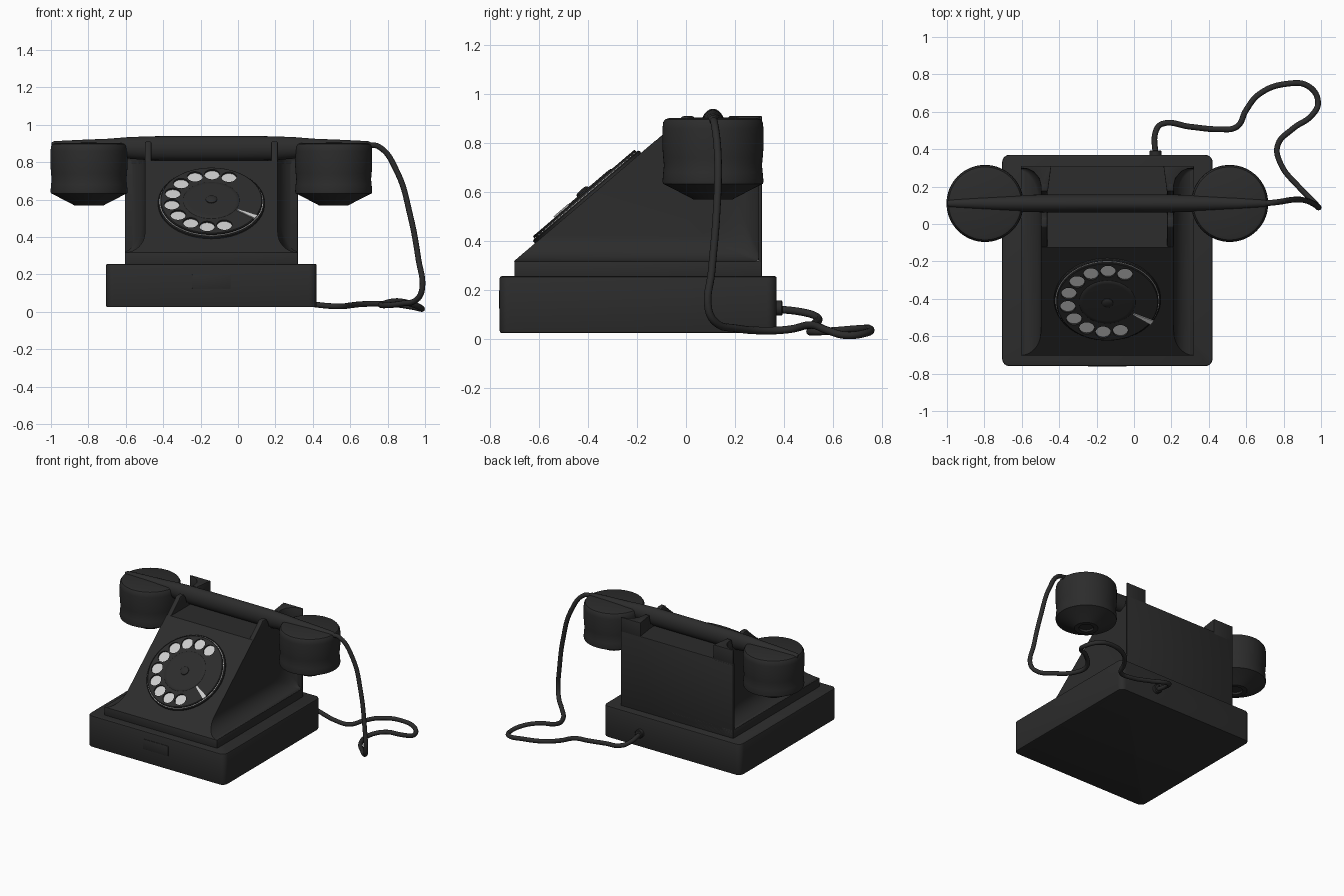
import bpy, bmesh, math
from mathutils import Matrix, Vector

if "Cube" in bpy.data.objects:
    bpy.data.objects.remove(bpy.data.objects["Cube"])

XC = -0.1425                      # symmetry plane of the telephone
TILT = math.atan2(0.52, 0.61)     # slope of the front face


def material(name, c):
    m = bpy.data.materials.new(name)
    m.diffuse_color = (c, c, c, 1)
    m.use_nodes = True
    m.node_tree.nodes["Principled BSDF"].inputs["Base Color"].default_value = m.diffuse_color
    return m


BLACK = material("black_plastic", 0.025)
LIGHT = material("light_metal", 0.72)


def finish(name, bm, mat=BLACK, matrix=None, angle=35):
    bmesh.ops.recalc_face_normals(bm, faces=bm.faces)
    me = bpy.data.meshes.new(name)
    bm.to_mesh(me)
    bm.free()
    ob = bpy.data.objects.new(name, me)
    bpy.context.collection.objects.link(ob)
    me.materials.append(mat)
    if matrix is not None:
        ob.matrix_world = matrix
    smooth(ob, angle)
    return ob


def smooth(ob, angle=35):
    bpy.ops.object.select_all(action='DESELECT')
    ob.select_set(True)
    bpy.context.view_layer.objects.active = ob
    bpy.ops.object.shade_smooth_by_angle(angle=math.radians(angle))


def box(name, lo, hi, corner=0, bevel=0, mat=BLACK, matrix=None):
    lo, hi = Vector(lo), Vector(hi)
    bm = bmesh.new()
    bmesh.ops.create_cube(bm, size=1)
    for v in bm.verts:
        v.co = (lo + hi) / 2 + v.co * (hi - lo)
    if corner:
        up = [e for e in bm.edges if abs(e.verts[0].co.z - e.verts[1].co.z) > 1e-4]
        bmesh.ops.bevel(bm, geom=up, offset=corner, segments=6, profile=0.5, affect='EDGES')
    if bevel:
        rim = [e for e in bm.edges if e.calc_face_angle(0) > 0.8]
        bmesh.ops.bevel(bm, geom=rim, offset=bevel, segments=2, profile=0.5, affect='EDGES')
    return finish(name, bm, mat, matrix)


def prism(name, pts, vec, bevel=0.006):
    """Extrude a planar outline along vec."""
    bm = bmesh.new()
    f = bm.faces.new([bm.verts.new(p) for p in pts])
    r = bmesh.ops.extrude_face_region(bm, geom=[f])
    for v in r["geom"]:
        if isinstance(v, bmesh.types.BMVert):
            v.co += Vector(vec)
    bmesh.ops.recalc_face_normals(bm, faces=bm.faces)
    rim = [e for e in bm.edges if e.calc_face_angle(0) > 0.8]
    bmesh.ops.bevel(bm, geom=rim, offset=bevel, segments=2, profile=0.5, affect='EDGES')
    return finish(name, bm)


def loft(name, rings, mat=BLACK, matrix=None):
    """Skin closed rings of equal length and cap both ends."""
    bm = bmesh.new()
    rows = [[bm.verts.new(p) for p in r] for r in rings]
    n = len(rows[0])
    for a, b in zip(rows, rows[1:]):
        for i in range(n):
            bm.faces.new((a[i], a[(i + 1) % n], b[(i + 1) % n], b[i]))
    bm.faces.new(rows[0])
    bm.faces.new(rows[-1])
    return finish(name, bm, mat, matrix)


def lathe(name, prof, mat=BLACK, matrix=None, n=64):
    turn = [2 * math.pi * i / n for i in range(n)]
    return loft(name, [[(r * math.cos(t), r * math.sin(t), z) for t in turn]
                       for r, z in prof], mat, matrix)


# Base with its small front drawer
box("base", (XC - .5625, -.76, .025), (XC + .5625, .37, .257), .04, .008)
box("base_drawer", (XC - .103, -.763, .125), (XC + .103, -.70, .2), 0, .003)

# Foot flange and back plate of the housing
W = 0.4625
prism("housing_foot", [(XC - W, -.70, .25), (XC - W, -.70, .32), (XC - W, .31, .32),
                       (XC - W, .31, .25)], (2 * W, 0, 0), .004)
box("housing_back", (XC - W, .295, .25), (XC + W, .31, .81), 0, .004)

# Housing wedge whose sides flare into the foot and back plate
slope_y = lambda z: -.70 + (z - .32) / 0.852
FL, TOP = 0.1075, 0.81
curves = []
for k in range(9):
    t = k / 8 * math.pi / 2
    o, w = FL * (1 - math.cos(t)), W - FL * math.sin(t)
    R, z0, y1 = .02 + 1.3 * o, .318 + o, .303 - o
    c = [(w, slope_y(z0), z0)]
    for j in range(9):
        a = j / 8 * math.pi / 2
        c.append((w, y1 - R + R * math.sin(a), z0 + R - R * math.cos(a)))
    c.append((w, y1, TOP))
    curves.append(c)
bm = bmesh.new()
sides = []
for s in (-1, 1):
    rows = [[bm.verts.new((XC + s * x, y, z)) for x, y, z in c] for c in curves]
    tip = bm.verts.new((XC + s * (W - FL), slope_y(TOP), TOP))
    for a, b in zip(rows, rows[1:]):
        for i in range(len(a) - 1):
            bm.faces.new((a[i], a[i + 1], b[i + 1], b[i]))
    bm.faces.new(rows[-1] + [tip])
    sides.append((rows, tip))
(L, lt), (Rr, rt) = sides
for i in (0, -1):
    bm.faces.new([r[i] for r in L] + [lt, rt] + [r[i] for r in reversed(Rr)])
for i in range(len(L[0]) - 1):
    bm.faces.new((L[0][i], L[0][i + 1], Rr[0][i + 1], Rr[0][i]))
finish("housing", bm)

# Cradle cheeks and rear horns on both sides
cheek = [(-.135, .80), (-.03, .891), (-.015, .91), (.03, .91), (.05, .88), (.065, .835),
         (.155, .835), (.175, .91), (.22, .91), (.22, .80)]
horn = [(.318, .175), (.355, .175), (.355, .205), (.365, .245), (.395, .28), (.43, .296),
        (W, .298), (W, .31), (.30, .31)]
for s, side in ((-1, "left"), (1, "right")):
    prism("cradle_cheek_" + side, [(XC + s * .32, y, z) for y, z in cheek], (s * .0355, 0, 0))
    prism("cradle_horn_" + side, [(XC + s * x, y, .79) for x, y in horn], (0, 0, .12), .004)

# Rotary dial on the slope
DIAL = Matrix.Translation((XC, -.40, .576)) @ Matrix.Rotation(TILT, 4, 'X')
lathe("dial_bezel", [(.285, -.01), (.285, .010), (.281, .014), (.01, .014)], BLACK, DIAL)
lathe("number_plate", [(.277, .008), (.277, .016), (.01, .016)], LIGHT, DIAL)
wheel = lathe("finger_wheel", [(.273, .0165), (.273, .024), (.269, .027), (.15, .027),
                               (.145, .031), (.13, .032), (.02, .032)], BLACK, DIAL)
bm = bmesh.new()
for i in range(10):
    a = math.radians(64 + 25 * i)
    bmesh.ops.create_cone(bm, cap_ends=True, segments=28, radius1=.041, radius2=.041, depth=.08,
                          matrix=Matrix.Translation((.214 * math.cos(a), .214 * math.sin(a), .03)))
cutter = finish("finger_hole_cutter", bm, BLACK, DIAL)
cutter.hide_render = True
mod = wheel.modifiers.new("holes", 'BOOLEAN')
mod.object, mod.operation, mod.solver = cutter, 'DIFFERENCE', 'EXACT'
bpy.context.view_layer.update()
bpy.context.view_layer.objects.active = wheel
bpy.ops.object.modifier_apply(modifier="holes")
bpy.data.objects.remove(cutter)
smooth(wheel)
lathe("dial_hub", [(.03, .03), (.03, .037), (.022, .043), (.005, .044)], BLACK, DIAL, 24)
stop = DIAL @ Matrix.Translation((.19, -.112, .03)) @ Matrix.Rotation(math.radians(-31), 4, 'Z')
loft("finger_stop", [[(x, -h, -.004), (x, h, -.004), (x, h, .004), (x, -h, .004)]
                     for x, h in ((-.058, .005), (.058, .015))], LIGHT, stop)

# Handset: two capsules and a tapering handle
cap = [(.045, .585), (.05, .572), (.08, .57), (.088, .575), (.185, .625), (.204, .634),
       (.206, .645), (.203, .68), (.200, .71), (.203, .74), (.206, .78), (.206, .86),
       (.203, .885), (.195, .897), (.18, .902), (.02, .905)]
for s, side in ((-1, "earpiece"), (1, "mouthpiece")):
    lathe("handset_" + side, cap, BLACK, Matrix.Translation((XC + s * .654, .11, 0)))
half = [(.855, .012, .893, .012), (.84, .021, .892, .021), (.70, .031, .891, .029),
        (.55, .040, .884, .042), (.45, .045, .877, .057), (.33, .048, .875, .064),
        (.15, .048, .875, .065)]
stations = [(-x, a, z, b) for x, a, z, b in half] + list(reversed(half))
loft("handset_handle", [[(XC + x, .11 + a * math.cos(i * math.pi / 12),
                          z + b * math.sin(i * math.pi / 12)) for i in range(24)]
                        for x, a, z, b in stations])

# Cord and its grommet
path = [(.69, .11, .89), (.75, .115, .885), (.85, .13, .75), (.92, .125, .52), (.965, .105, .28),
        (.984, .092, .12), (.955, .125, .065), (.88, .2, .045), (.785, .32, .035), (.768, .42, .04),
        (.85, .51, .058), (.95, .58, .035), (.984, .65, .016), (.935, .735, .026),
        (.82, .75, .042), (.67, .695, .042), (.60, .61, .035), (.55, .52, .03),
        (.45, .507, .035), (.30, .52, .06), (.15, .535, .09), (.118, .50, .105), (.115, .36, .125)]
cu = bpy.data.curves.new("cord", 'CURVE')
cu.dimensions = '3D'
cu.bevel_depth, cu.bevel_resolution, cu.resolution_u = .0155, 3, 6
cu.use_fill_caps = True
sp = cu.splines.new('BEZIER')
sp.bezier_points.add(len(path) - 1)
for p, co in zip(sp.bezier_points, path):
    p.co = co
    p.handle_left_type = p.handle_right_type = 'AUTO'
cu.materials.append(BLACK)
bpy.context.collection.objects.link(bpy.data.objects.new("cord", cu))
lathe("cord_grommet", [(.031, 0), (.031, .03), (.026, .034), (.01, .034)], BLACK,
      Matrix.Translation((.115, .36, .127)) @ Matrix.Rotation(-math.pi / 2, 4, 'X'), 24)
